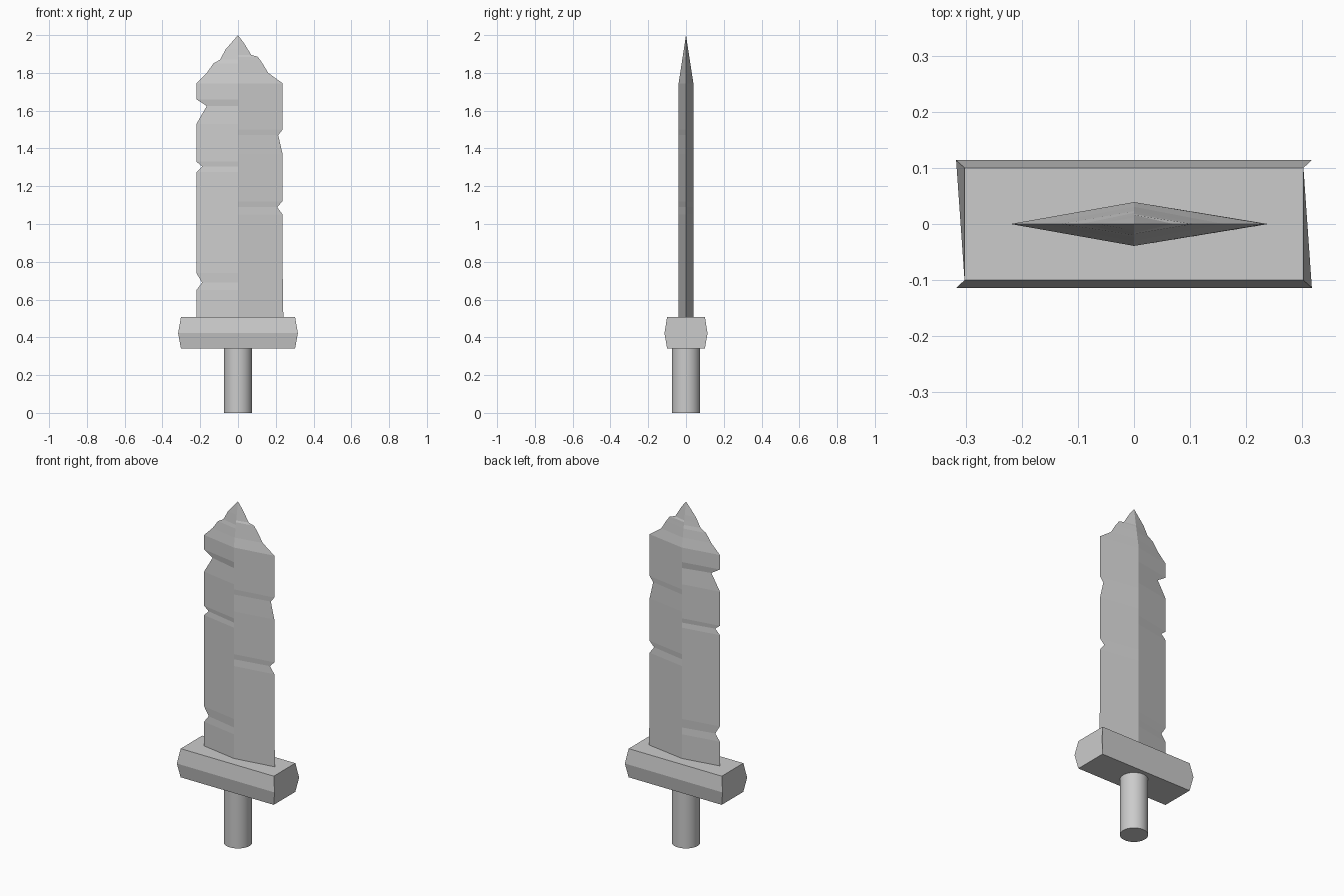
import bpy, bmesh

if "Cube" in bpy.data.objects:
    bpy.data.objects.remove(bpy.data.objects["Cube"])


def make_object(name, bm):
    bmesh.ops.recalc_face_normals(bm, faces=bm.faces)
    mesh = bpy.data.meshes.new(name)
    bm.to_mesh(mesh)
    bm.free()
    obj = bpy.data.objects.new(name, mesh)
    bpy.context.collection.objects.link(obj)
    return obj


def loft(bm, rings):
    """Join vertex rings with quads."""
    n = len(rings[0])
    for a, b in zip(rings, rings[1:]):
        for i in range(n):
            j = (i + 1) % n
            bm.faces.new((a[i], a[j], b[j], b[i]))


def width_at(profile, z):
    for (z0, w0), (z1, w1) in zip(profile, profile[1:]):
        if z0 <= z <= z1:
            return w0 + (w1 - w0) * (z - z0) / (z1 - z0)


# Grip
bpy.ops.mesh.primitive_cylinder_add(vertices=32, radius=0.075, depth=0.34, location=(0, 0, 0.17))
bpy.context.object.name = "grip"
bpy.ops.object.shade_smooth_by_angle()

# Crossguard: box bulging at mid height
bm = bmesh.new()
rings = []
for z, x, y in [(0.34, 0.302, 0.1), (0.422, 0.317, 0.114), (0.508, 0.302, 0.1)]:
    rings.append([bm.verts.new((sx * x, sy * y, z))
                  for sx, sy in ((-1, -1), (1, -1), (1, 1), (-1, 1))])
for s in (0, 2):
    for a, b in zip(rings, rings[1:]):
        bm.faces.new((a[s], a[s + 1], b[s + 1], b[s]))
for i, j in ((1, 2), (3, 0)):  # each end is a single six-sided face
    bm.faces.new((rings[0][i], rings[0][j], rings[1][j], rings[2][j], rings[2][i], rings[1][i]))
bm.faces.new(rings[0])
bm.faces.new(rings[2])
make_object("crossguard", bm)

# Blade: diamond section following the two chipped edges, as (height, half width)
left = [(0.505, 0.22), (0.65, 0.22), (0.69, 0.19), (0.74, 0.22), (1.275, 0.22), (1.305, 0.19),
        (1.33, 0.22), (1.53, 0.22), (1.625, 0.165), (1.66, 0.22), (1.745, 0.22), (1.80, 0.165),
        (1.85, 0.13), (1.87, 0.095), (1.925, 0.065), (2.0, 0)]
right = [(0.505, 0.24), (0.77, 0.236), (1.05, 0.236), (1.09, 0.207), (1.12, 0.236), (1.37, 0.236),
         (1.47, 0.213), (1.50, 0.236), (1.745, 0.236), (1.80, 0.16), (1.85, 0.13),
         (1.885, 0.105), (1.895, 0.07), (1.96, 0.03), (2.0, 0)]
bm = bmesh.new()
rings = []
for z in sorted({p[0] for p in left + right})[:-1]:
    y = 0.039 * min(1, (2.0 - z) / 0.255)
    rings.append([bm.verts.new(co) for co in ((-width_at(left, z), 0, z), (0, -y, z),
                                              (width_at(right, z), 0, z), (0, y, z))])
loft(bm, rings)
bm.faces.new(rings[0])
tip = bm.verts.new((0, 0, 2.0))
for i in range(4):
    bm.faces.new((rings[-1][i], rings[-1][(i + 1) % 4], tip))
make_object("blade", bm)
